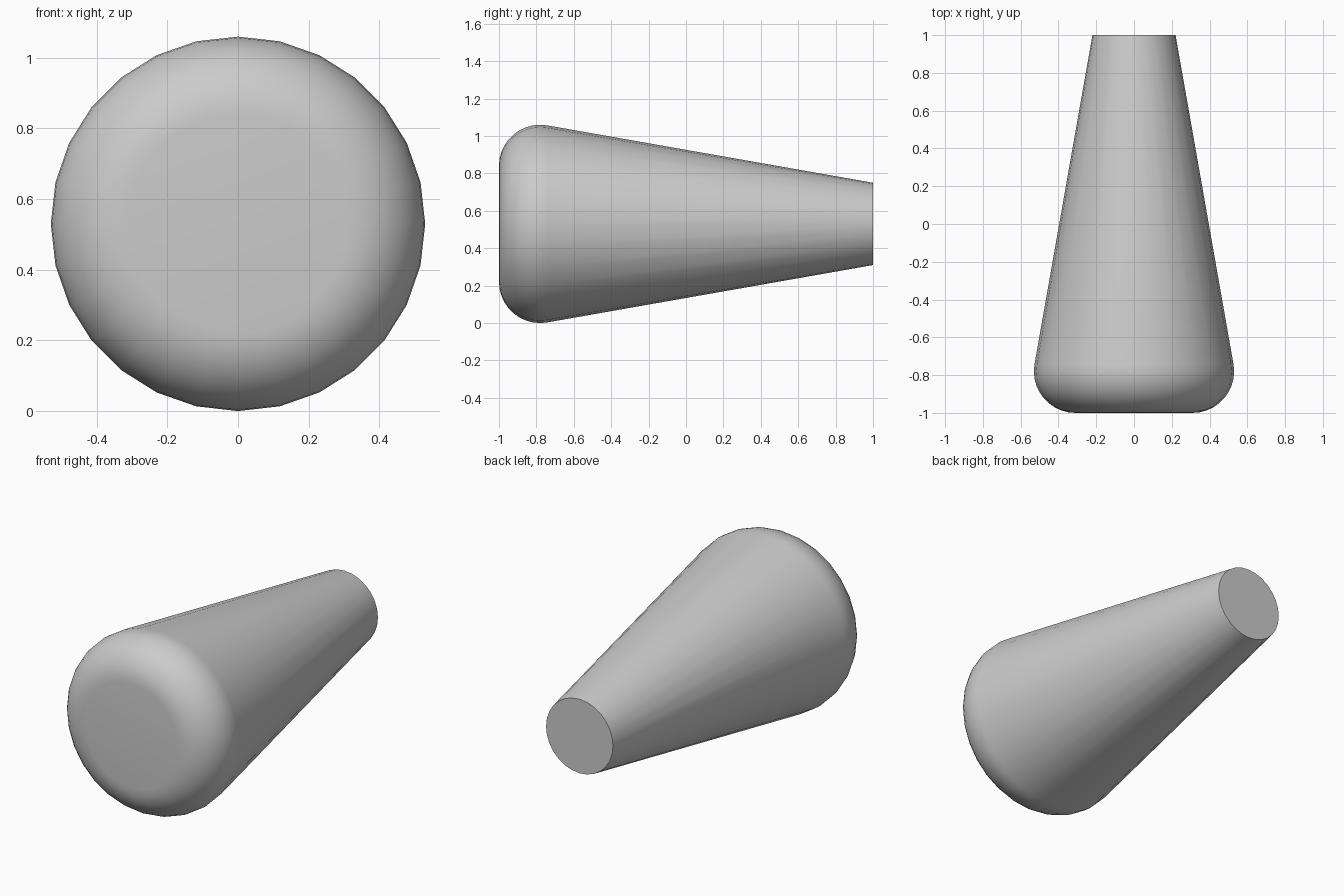
import bpy, bmesh, math

if "Cube" in bpy.data.objects:
    bpy.data.objects.remove(bpy.data.objects["Cube"])

SIDES = 28
AXIS_Z = 0.53
TIP_R = 0.22
FILLET = 0.22
TAPER = math.radians(10)

# Half profile as (radius, y): rounded wide end, then straight taper to the tip
profile = []
for i in range(11):
    a = -math.pi / 2 + (math.pi / 2 + TAPER) * i / 10
    profile.append((0.31 + FILLET * math.cos(a), -0.78 + FILLET * math.sin(a)))
profile.append((TIP_R, 1.0))

# Revolve the profile around the y axis
bm = bmesh.new()
rings = []
for r, y in profile:
    ring = []
    for k in range(SIDES):
        t = 2 * math.pi * k / SIDES
        ring.append(bm.verts.new((r * math.cos(t), y, AXIS_Z + r * math.sin(t))))
    rings.append(ring)
for lower, upper in zip(rings, rings[1:]):
    for k in range(SIDES):
        n = (k + 1) % SIDES
        bm.faces.new((lower[k], lower[n], upper[n], upper[k]))

# Flat wide end, and a triangle fan on the tip
bm.faces.new(rings[0])
centre = bm.verts.new((0, 1.0, AXIS_Z))
for k in range(SIDES):
    bm.faces.new((rings[-1][k], rings[-1][(k + 1) % SIDES], centre))
bmesh.ops.recalc_face_normals(bm, faces=bm.faces[:])

mesh = bpy.data.meshes.new("tapered_plug")
bm.to_mesh(mesh)
bm.free()
plug = bpy.data.objects.new("tapered_plug", mesh)
bpy.context.collection.objects.link(plug)
bpy.context.view_layer.objects.active = plug
plug.select_set(True)
bpy.ops.object.shade_smooth_by_angle(angle=math.radians(35))
